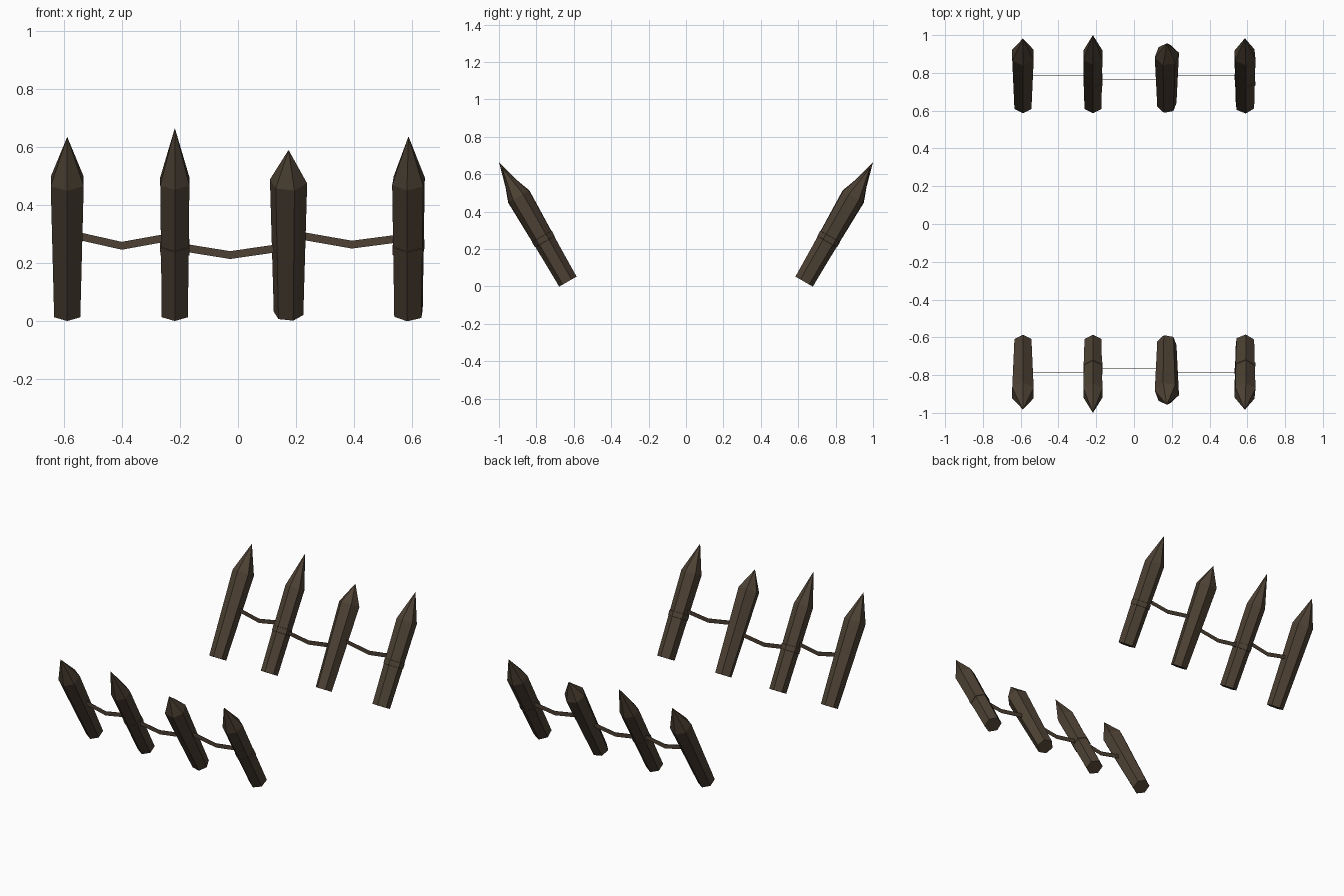
import bpy, bmesh, math
from mathutils import Vector

if "Cube" in bpy.data.objects:
    bpy.data.objects.remove(bpy.data.objects["Cube"])

wood = bpy.data.materials.new("dark brown wood")
wood.diffuse_color = (0.074, 0.053, 0.034, 1)
wood.use_nodes = True
wood.node_tree.nodes["Principled BSDF"].inputs["Base Color"].default_value = wood.diffuse_color

LEAN = math.radians(30)
AXIS = Vector((0, -math.sin(LEAN), math.cos(LEAN)))    # along a leaning front stake
OUT = Vector((0, -math.cos(LEAN), -math.sin(LEAN)))    # outward and down
BASE_Y, BASE_Z = -0.6315, 0.026


def finish(bm, name):
    """Make the object and mirror it to the back row."""
    me = bpy.data.meshes.new(name)
    bm.to_mesh(me)
    bm.free()
    me.materials.append(wood)
    ob = bpy.data.objects.new(name, me)
    bpy.context.collection.objects.link(ob)
    mod = ob.modifiers.new("back_row", 'MIRROR')
    mod.use_axis = (False, True, False)
    mod.use_mirror_merge = False


def stake(name, x, r0, r1, length, twist, collar):
    """Six-sided pole, wider at the shoulder, with a pointed tip."""
    base = Vector((x, BASE_Y, BASE_Z))
    shoulder = 0.525
    rad = lambda s: r0 + (r1 - r0) * s / shoulder
    prof = [(0, r0), (shoulder, r1)]
    if collar:
        a, b = 0.246, 0.279
        prof[1:1] = [(a, rad(a)), (a + 0.001, rad(a) + 0.003),
                     (b - 0.001, rad(b) + 0.003), (b, rad(b))]
    bm = bmesh.new()
    rings = []
    for s, r in prof:
        ring = []
        for i in range(6):
            t = math.radians(twist + 60 * i)
            ring.append(bm.verts.new(base + AXIS * s + OUT * (r * math.cos(t))
                                     + Vector((r * math.sin(t), 0, 0))))
        rings.append(ring)
    tip = bm.verts.new(base + AXIS * length)
    bm.faces.new(rings[0])
    for i in range(6):
        j = (i + 1) % 6
        for lo, hi in zip(rings, rings[1:]):
            bm.faces.new((lo[i], lo[j], hi[j], hi[i]))
        bm.faces.new((rings[-1][i], rings[-1][j], tip))
    bmesh.ops.recalc_face_normals(bm, faces=bm.faces)
    finish(bm, name)


def rope(name, points):
    """Thin upright strip sagging between two stakes."""
    bm = bmesh.new()
    h = 0.0135
    cols = []
    for x, z in points:
        y = BASE_Y - (points[0][1] - BASE_Z) * math.tan(LEAN)
        cols.append([bm.verts.new((x, y + dy, z + dz)) for dy, dz in
                     ((-0.001, -h), (0.001, -h), (0.001, h), (-0.001, h))])
    for a, b in zip(cols, cols[1:]):
        for i in range(4):
            j = (i + 1) % 4
            bm.faces.new((a[i], a[j], b[j], b[i]))
    bm.faces.new(cols[0])
    bm.faces.new(cols[-1])
    bmesh.ops.recalc_face_normals(bm, faces=bm.faces)
    finish(bm, name)


# Stakes, left to right
stake("stake_1", -0.588, 0.052, 0.0655, 0.702, 0, False)
stake("stake_2", -0.2175, 0.052, 0.058, 0.737, 0, True)
stake("stake_3", 0.174, 0.052, 0.0655, 0.650, 18, False)
stake("stake_4", 0.587, 0.054, 0.062, 0.704, -5, True)

# Sagging ropes between neighbours
rope("rope_left", [(-0.56, 0.295), (-0.40, 0.259), (-0.24, 0.288)])
rope("rope_middle", [(-0.195, 0.254), (-0.027, 0.227), (0.145, 0.252)])
rope("rope_right", [(0.21, 0.295), (0.392, 0.263), (0.56, 0.285)])
